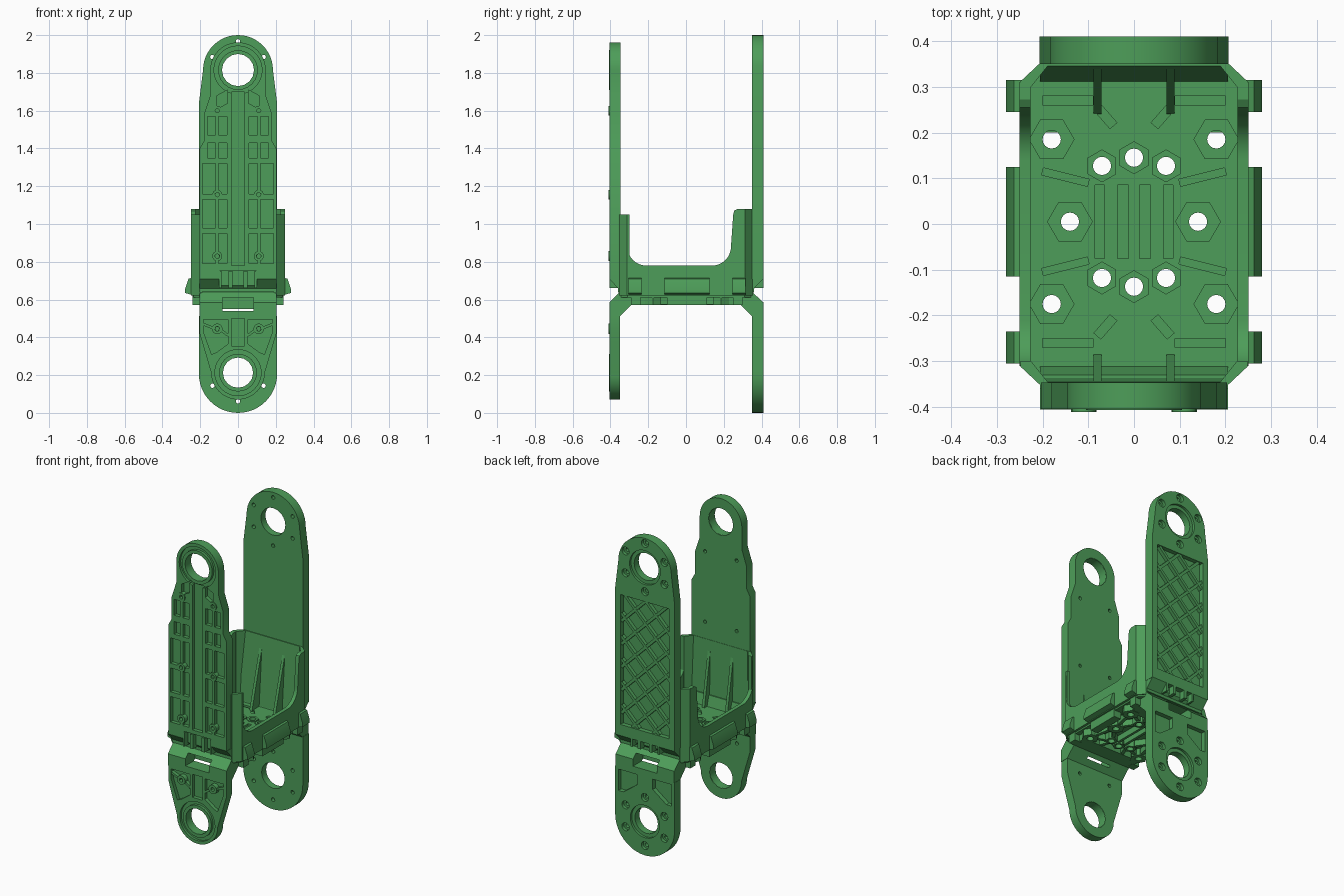
import bpy, bmesh, math
from mathutils import Vector

if "Cube" in bpy.data.objects:
    bpy.data.objects.remove(bpy.data.objects["Cube"])

green = bpy.data.materials.new("green_plastic")
green.diffuse_color = (0.075, 0.34, 0.10, 1)
green.use_nodes = True
green.node_tree.nodes["Principled BSDF"].inputs["Base Color"].default_value = green.diffuse_color


# ---- helpers: a part is (outline, axis, start, end) ----
def solid(name, parts):
    bm = bmesh.new()
    for pts, ax, a, b in parts:
        place = {'x': lambda p, d: (d, p[0], p[1]),
                 'y': lambda p, d: (p[0], d, p[1]),
                 'z': lambda p, d: (p[0], p[1], d)}[ax]
        f = bm.faces.new([bm.verts.new(place(p, a)) for p in pts])
        shift = Vector(place((0, 0), b - a))
        top = bmesh.ops.extrude_face_region(bm, geom=[f], use_keep_orig=True)
        bmesh.ops.translate(bm, vec=shift, verts=[v for v in top['geom'] if isinstance(v, bmesh.types.BMVert)])
    bmesh.ops.recalc_face_normals(bm, faces=bm.faces)
    me = bpy.data.meshes.new(name)
    bm.to_mesh(me)
    bm.free()
    me.materials.append(green)
    ob = bpy.data.objects.new(name, me)
    bpy.context.collection.objects.link(ob)
    return ob


def cut(ob, parts):
    cutter = solid("cutter", parts)
    cutter.hide_render = True
    mod = ob.modifiers.new("cut", 'BOOLEAN')
    mod.operation, mod.solver, mod.use_self = 'DIFFERENCE', 'EXACT', True
    mod.object = cutter
    dg = bpy.context.evaluated_depsgraph_get()
    dg.update()
    me = bpy.data.meshes.new_from_object(ob.evaluated_get(dg))
    ob.modifiers.clear()
    ob.data = me
    bpy.data.objects.remove(cutter)
    return ob


def arc(cx, cy, r, a0=0, a1=180, n=24):
    return [(cx + r * math.cos(math.radians(a0 + (a1 - a0) * i / n)),
             cy + r * math.sin(math.radians(a0 + (a1 - a0) * i / n))) for i in range(n + 1)]


def disc(cx, cy, r, n=24, a0=0):
    return arc(cx, cy, r, a0, a0 + 360, n)[:-1]


def rect(x0, x1, y0, y1):
    return [(x0, y0), (x1, y0), (x1, y1), (x0, y1)]


def bar(p, q, w):
    p, q = Vector(p), Vector(q)
    n = (q - p).normalized().orthogonal() * w / 2
    return [tuple(v) for v in (p + n, p - n, q - n, q + n)]


def flip(pts):
    return [(-x, y) for x, y in pts]


def both(shapes):
    return shapes + [flip(p) for p in shapes]


def sym(right):
    return right + flip(right)[::-1]


def in_y(shapes, s, a, b):
    return [(p, 'y', s * a, s * b) for p in shapes]


def tubes(name, centres, r, hole, s, a, b):
    ob = solid(name, in_y([disc(x, z, r) for x, z in centres], s, a, b))
    return cut(ob, in_y([disc(x, z, hole, 16) for x, z in centres], s, a - .05, b + .05))


TOP, LOW = 1.815, .213
OUT = (.382, .45)      # depth range of the outer pockets
THRU = (.3, .5)

# ---- front upper arm ----
half = [(.203, .71), (.203, 1.40), (.18, 1.44), (.18, 1.58), (.147, 1.68)]
fu = solid("front_upper_arm", in_y([half + arc(0, TOP, .147) + flip(half)[::-1]], -1, .347, .405))
cut(fu, in_y([disc(0, TOP, .085, 40)], -1, *THRU))
rows = [(.79, .95), (.98, 1.13), (1.16, 1.32), (1.35, 1.43), (1.47, 1.57)]
pockets = []
for z0, z1 in rows:
    edge = .187 if z1 < 1.4 else .162
    pockets += [rect(.058, .102, z0, z1), rect(.12, edge, z0, z1)]
pockets.append([(.055, 1.64), (.11, 1.61), (.11, 1.68), (.055, 1.71)])
cut(fu, in_y(both(pockets) + [rect(-.035, .035, .78, 1.7)], -1, *OUT))
cut(fu, in_y([disc(0, TOP, .127, 40)], -1, .39, .45))
cut(fu, in_y([rect(-.095, .095, .65, .755)], -1, .375, .5))
spots = [(sx * .11, z) for sx in (1, -1) for z in (.83, 1.155, 1.6)]
cut(fu, in_y([disc(x, z, .011, 12) for x, z in spots], -1, *THRU))
tubes("front_screw_bosses", spots, .026, .012, -1, .375, .411)
tubes("front_upper_eye", [(0, TOP)], .105, .085, -1, .35, .407)

# ---- front lower arm ----
half = [(.14, LOW), (.203, .42), (.203, .512)]
fl = solid("front_lower_arm", in_y([arc(0, LOW, .142, 180, 360) + half[1:] + flip(half[1:])[::-1]], -1, .35, .405))
cut(fl, in_y([disc(0, LOW, .08, 40)], -1, *THRU))
cut(fl, in_y([disc(0, LOW, .122, 40)], -1, .39, .45))
cut(fl, in_y(both([[(.052, .495), (.183, .495), (.183, .43), (.14, .31), (.115, .32), (.052, .365)]])
             + [rect(-.035, .035, .355, .5)], -1, *OUT))
spots = [(.11, .445), (-.11, .445)]
cut(fl, in_y([disc(x, z, .011, 12) for x, z in spots], -1, *THRU))
tubes("front_lower_bosses", spots, .028, .012, -1, .375, .411)
tubes("front_lower_eye", [(0, LOW)], .1, .08, -1, .352, .407)
solid("front_lower_ribs", in_y(both([bar((.052, .41), (.1, .445), .014), bar((.12, .445), (.185, .47), .014)]), -1, .375, .404))

# ---- back arms: screw ring round each eye ----
def ring(cz):
    return [(.152 * math.cos(math.radians(a)), cz + .152 * math.sin(math.radians(a)))
            for a in (27, 90, 153, 207, 270, 333)]


half = [(.207, .71), (.207, 1.64)]
bu = solid("back_upper_arm", in_y([half + arc(0, TOP, .185) + flip(half)[::-1]], 1, .35, .41))
Z0, Z1, XW = .78, 1.60, .17
cut(bu, in_y([rect(-XW, XW, Z0, Z1)], 1, *OUT))
half = [(.207, .512)]
bl = solid("back_lower_arm", in_y([arc(0, .207, .207, 180, 360) + half + flip(half)], 1, .35, .41))
cut(bl, in_y(both([[(.055, .495), (.185, .495), (.185, .36), (.15, .36), (.055, .43)]]), 1, *OUT))
for arm, cz, r in ((bu, TOP, .085), (bl, LOW, .08)):
    cut(arm, in_y([disc(0, cz, r, 40)] + [disc(x, z, .012, 12) for x, z in ring(cz)], 1, *THRU))
    cut(arm, in_y([disc(x, z, .025, 16) for x, z in ring(cz)], 1, .39, .45))
    cut(arm, in_y([disc(0, cz, r + .022, 40)], 1, .395, .45))

# diagonal lattice, clipped to the back pocket
lattice = []
for sl in (1, -1):
    for i in range(8):
        c = Z0 - .05 + i * .145
        lo, hi = max(-XW, (Z0 - c)), min(XW, (Z1 - c))
        if hi - lo > .05:
            lattice.append(bar((sl * lo, c + lo), (sl * hi, c + hi), .018))
solid("back_lattice_a", in_y(lattice[:len(lattice) // 2], 1, .375, .404))
solid("back_lattice_b", in_y(lattice[len(lattice) // 2:], 1, .375, .403))

# ---- bends joining the arms to the floor ----
for s, nm in ((-1, "front"), (1, "back")):
    def yz(pts):
        return [(s * y, z) for y, z in pts]
    o = .406 if s < 0 else .41
    up = solid(nm + "_upper_bend", [(yz([(o, .71), (.35, .648), (.31, .64), (.33, .71)]), 'x', -.205, .205)])
    cut(up, in_y([rect(-.095, .095, .6, .76)], s, .375, .5))
    solid(nm + "_latch_tabs", in_y(both([rect(.03, .05, .66, .75), rect(.088, .1, .66, .75)]), s, .36, o))
    lo = solid(nm + "_lower_bend", [(yz([(o, .51), (o, .585), (.35, .64), (.2, .62), (.2, .573),
                                         (.29, .57), (.35, .51)]), 'x', -.205, .205)])
    cut(lo, in_y([rect(-.083, .083, .54, .612)], s, .31, .5))
    # inner end wall with gussets and slanted corner panels
    h = 1.05 if s < 0 else 1.08
    foot = .335 if s < 0 else .312
    solid(nm + "_end_wall", [(yz([(foot, .64), (.345, h), (.36, h), (.36, .64)]), 'x', -.205, .205)])
    toe = .285 if s < 0 else .24
    solid(nm + "_gussets", [(yz([(toe, .64), (.345, h - .06), (.352, .64)]), 'x', x - .009, x + .009) for x in (-.08, .08)])
    corner = yz([])
    panel = [(.248, .30), (.248, .312), (.2, .357), (.185, .35), (.225, .30)]
    solid(nm + "_corner_panels", [([(x, s * y) for x, y in p], 'z', .622, h) for p in both([panel])])

# ---- side walls with curved top edge, and clips ----
wall = ([(-.31, .622), (.31, .622), (.31, 1.08), (.272, 1.08), (.255, 1.07), (.25, 1.05)]
        + arc(.138, .88, .1, 0, -90, 10) + arc(-.21, .88, .1, 270, 180, 10) + [(-.31, 1.02)])
clip = [(.245, .715), (.262, .71), (.28, .655), (.28, .635), (.245, .625)]
for s, nm in ((-1, "left"), (1, "right")):
    solid(nm + "_side_wall", [(wall, 'x', s * .226, s * .25)])
    prof = clip if s > 0 else flip(clip)
    solid(nm + "_clips", [(prof, 'y', a, b) for a, b in ((-.305, -.235), (-.115, .125), (.245, .315))])
    solid(nm + "_lower_tabs", [(rect(*sorted((s * .19, s * .24)), a, b), 'z', .57, .625)
                               for a, b in ((-.29, -.24), (-.1, .11), (.25, .3))])

# ---- floor plate with bolt holes and grooves ----
big = [(sx * x, y) for sx in (1, -1) for x, y in ((.18, .185), (.18, -.175), (.14, .005))]
small = [(0, .145), (.07, .127), (-.07, .127), (0, -.137), (.07, -.118), (-.07, -.118)]
holes = [(disc(x, y, .02, 16), 'z', .5, .8) for x, y in big + small]
floor = solid("floor_plate", [(sym([(.235, -.31), (.235, .31), (.2, .35)])[0:3]
                               + [(-.2, .35), (-.235, .31), (-.235, -.31), (-.2, -.35), (.2, -.35)], 'z', .612, .645)])
cut(floor, holes)
grooves = both([rect(.012, .036, -.075, .085), rect(.065, .085, -.075, .085),
                bar((.09, .27), (.2, .27), .02), bar((.09, -.26), (.2, -.26), .02),
                bar((.045, .215), (.08, .255), .02), bar((.045, -.205), (.08, -.245), .02),
                bar((.1, .09), (.2, .115), .016), bar((.1, -.08), (.2, -.105), .016)])
cut(floor, [(g, 'z', .632, .7) for g in grooves])
cut(solid("large_hex_bosses", [(disc(x, y, .05, 6), 'z', .57, .652) for x, y in big]), holes)
cut(solid("small_hex_bosses", [(disc(x, y, .036, 6, 30), 'z', .57, .65) for x, y in small]), holes)

# ribs under the floor
under = both([bar((.09, .15), (.145, .17), .02), bar((.09, -.14), (.145, -.16), .02),
              bar((.15, .045), (.17, .145), .02), bar((.15, -.035), (.17, -.135), .02),
              bar((.08, .1), (.12, .04), .02), bar((.08, -.09), (.12, -.03), .02),
              bar((.18, .22), (.18, .3), .02), bar((.18, -.21), (.18, -.3), .02),
              bar((.024, .12), (.024, -.11), .016), bar((.185, .005), (.228, .005), .02),
              bar((.06, .16), (.09, .23), .02), bar((.06, -.15), (.09, -.23), .02)])
solid("underfloor_ribs", [(p, 'z', .575, .62) for p in under])

# ---- smooth the round parts, keep edges crisp ----
bpy.ops.object.select_all(action='SELECT')
bpy.context.view_layer.objects.active = floor
bpy.ops.object.shade_smooth_by_angle(angle=math.radians(30))
